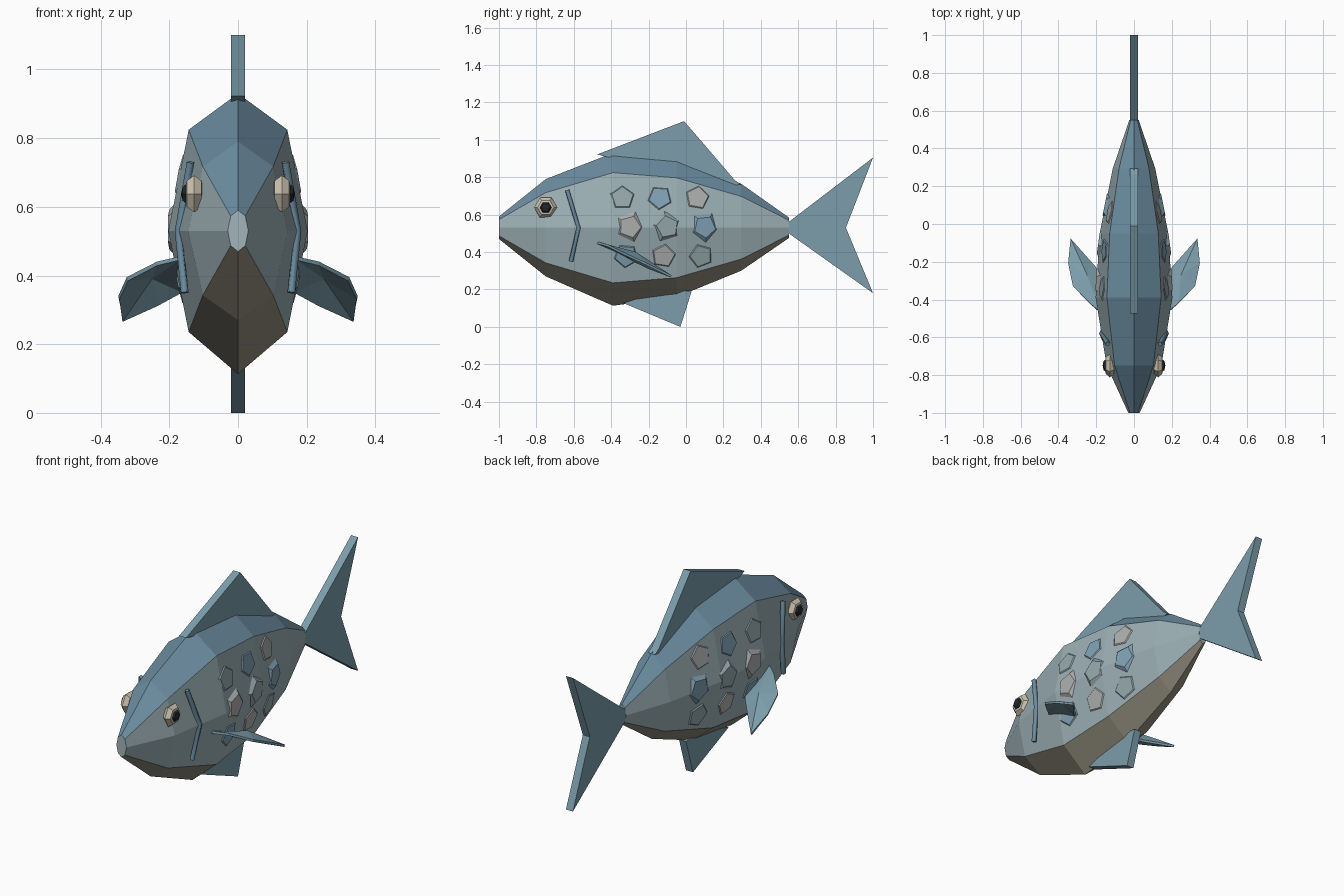
import bpy, bmesh, math
from mathutils import Vector, Matrix
from mathutils.bvhtree import BVHTree

if "Cube" in bpy.data.objects:
    bpy.data.objects.remove(bpy.data.objects["Cube"])


def mat(name, rgb):
    m = bpy.data.materials.new(name)
    m.diffuse_color = (*rgb, 1)
    m.use_nodes = True
    m.node_tree.nodes["Principled BSDF"].inputs["Base Color"].default_value = m.diffuse_color
    return m


BACK = mat("back_blue", (0.15, 0.27, 0.36))
SIDE = mat("side_grey", (0.33, 0.43, 0.46))
BELLY = mat("belly_tan", (0.29, 0.27, 0.21))
FIN = mat("fin_blue", (0.20, 0.34, 0.41))
WHITE = mat("eye_cream", (0.62, 0.56, 0.44))
BLACK = mat("pupil_dark", (0.015, 0.02, 0.025))
SNOUT = mat("snout_pale", (0.36, 0.46, 0.50))
SCALES = [mat("scale_grey", (0.30, 0.39, 0.41)),
          mat("scale_blue", (0.22, 0.36, 0.46)),
          mat("scale_pink", (0.42, 0.43, 0.43))]


def finish(name, bm, *mats, mirror=False):
    bmesh.ops.recalc_face_normals(bm, faces=bm.faces)
    me = bpy.data.meshes.new(name)
    bm.to_mesh(me)
    bm.free()
    for m in mats:
        me.materials.append(m)
    ob = bpy.data.objects.new(name, me)
    bpy.context.collection.objects.link(ob)
    if mirror:
        mod = ob.modifiers.new("mirror", 'MIRROR')
        mod.use_mirror_merge = False
    return ob


def flat_fin(name, points, half=0.021):
    # side outline (y, z) extruded across x
    bm = bmesh.new()
    face = bm.faces.new([bm.verts.new((-half, y, z)) for y, z in points])
    ext = bmesh.ops.extrude_face_region(bm, geom=[face], use_keep_orig=True)
    new = [v for v in ext["geom"] if isinstance(v, bmesh.types.BMVert)]
    bmesh.ops.translate(bm, verts=new, vec=(2 * half, 0, 0))
    return finish(name, bm, FIN)


# Body: octagonal rings (y, half width, top, bottom)
sections = [(-1, 0.03, 0.59, 0.47), (-0.75, 0.145, 0.79, 0.27),
            (-0.39, 0.203, 0.93, 0.113), (-0.05, 0.182, 0.90, 0.16),
            (0.295, 0.112, 0.765, 0.30), (0.55, 0.025, 0.585, 0.475)]
bm = bmesh.new()
rings = []
for y, w, top, bot in sections:
    h, ring = (top - bot) / 2, []
    for i in range(8):
        a = math.radians(90 - 45 * i)
        z = {0: top, 4: bot}.get(i, 0.53 + 1.02 * h * math.sin(a))
        ring.append(bm.verts.new((w * math.cos(a), y, z)))
    rings.append(ring)
for a, b in zip(rings, rings[1:]):
    for i in range(8):
        j = (i + 1) % 8
        f = bm.faces.new((a[i], a[j], b[j], b[i]))
        f.material_index = 0 if i in (0, 7) else 2 if i in (3, 4) else 1
bm.faces.new(rings[0]).material_index = 3
bm.faces.new(rings[-1]).material_index = 1
bmesh.ops.recalc_face_normals(bm, faces=bm.faces)
tree = BVHTree.FromBMesh(bm)
finish("body", bm, BACK, SIDE, BELLY, SNOUT)

# Median fins and tail
flat_fin("dorsal_fin", [(-0.475, 0.922), (-0.01, 1.10), (0.262, 0.783),
                        (0.295, 0.762), (0.2, 0.75), (-0.01, 0.82), (-0.43, 0.91)])
flat_fin("anal_fin", [(-0.335, 0.127), (-0.03, 0.0), (0.03, 0.19), (-0.1, 0.2)])
flat_fin("tail_fin", [(0.535, 0.55), (1.0, 0.905), (0.855, 0.53),
                      (1.0, 0.18), (0.535, 0.51)])

# Pectoral fins: thin domed leaves
outline = [(0.17, -0.475, 0.45), (0.235, -0.42, 0.435), (0.322, -0.33, 0.39),
           (0.347, -0.21, 0.335), (0.336, -0.08, 0.27), (0.232, -0.20, 0.315),
           (0.16, -0.28, 0.355)]
bm = bmesh.new()
rim = [bm.verts.new(p) for p in outline]
mid = bm.verts.new((0.25, -0.27, 0.395))
for i, v in enumerate(rim):
    bm.faces.new((v, rim[(i + 1) % len(rim)], mid))
fin = finish("pectoral_fins", bm, FIN)
solid = fin.modifiers.new("thickness", 'SOLIDIFY')
solid.thickness, solid.offset = 0.012, 0
fin.modifiers.new("mirror", 'MIRROR').use_mirror_merge = False


# Eyes and pupils: flattened six-sided spheres with their axis across x
def eye(name, x, radius, half, m):
    bm = bmesh.new()
    bmesh.ops.create_uvsphere(bm, u_segments=6, v_segments=4, radius=1)
    bm.transform(Matrix.Translation((x, -0.75, 0.638))
                 @ Matrix.Diagonal((half, radius, radius, 1))
                 @ Matrix.Rotation(math.pi / 2, 4, 'Y'))
    finish(name, bm, m, mirror=True)


eye("eyes", 0.128, 0.062, 0.03, WHITE)
eye("pupils", 0.15, 0.033, 0.016, BLACK)

# Gill covers: bent four-sided bars
for side, label in ((1, "right"), (-1, "left")):
    cu = bpy.data.curves.new("gill_" + label, 'CURVE')
    cu.dimensions = '3D'
    cu.bevel_depth, cu.bevel_resolution, cu.use_fill_caps = 0.013, 0, True
    sp = cu.splines.new('POLY')
    path = [(0.138, -0.635, 0.73), (0.173, -0.575, 0.53), (0.155, -0.615, 0.35)]
    sp.points.add(2)
    for p, (x, y, z) in zip(sp.points, path):
        p.co = (side * x, y, z, 1)
    cu.materials.append(BACK)
    bpy.context.collection.objects.link(bpy.data.objects.new("gill_" + label, cu))


# Scales: shallow pentagonal studs laid on the flank
def flank(y, z):
    hit, normal, _, _ = tree.ray_cast(Vector((1, y, z)), Vector((-1, 0, 0)))
    return hit, normal


for row, (z, y0) in enumerate(((0.69, -0.34), (0.535, -0.30), (0.38, -0.32))):
    for col in range(3):
        y = y0 + 0.2 * col
        hit, _ = flank(y, z)
        normal = sum((flank(y + dy, z + dz)[1] for dy in (-.05, .05)
                      for dz in (-.05, .05)), Vector()).normalized()
        bm = bmesh.new()
        bmesh.ops.create_cone(bm, cap_ends=True, segments=5, radius1=0.085,
                              radius2=0.06, depth=0.02)
        spin = Matrix.Rotation(0.9 * (row + 2 * col), 4, 'Z')
        bm.transform(Matrix.Translation(hit - normal * 0.005)
                     @ normal.to_track_quat('Z', 'Y').to_matrix().to_4x4() @ spin)
        finish(f"scales_{row}_{col}", bm, SCALES[(2 * row + col) % 3], mirror=True)
